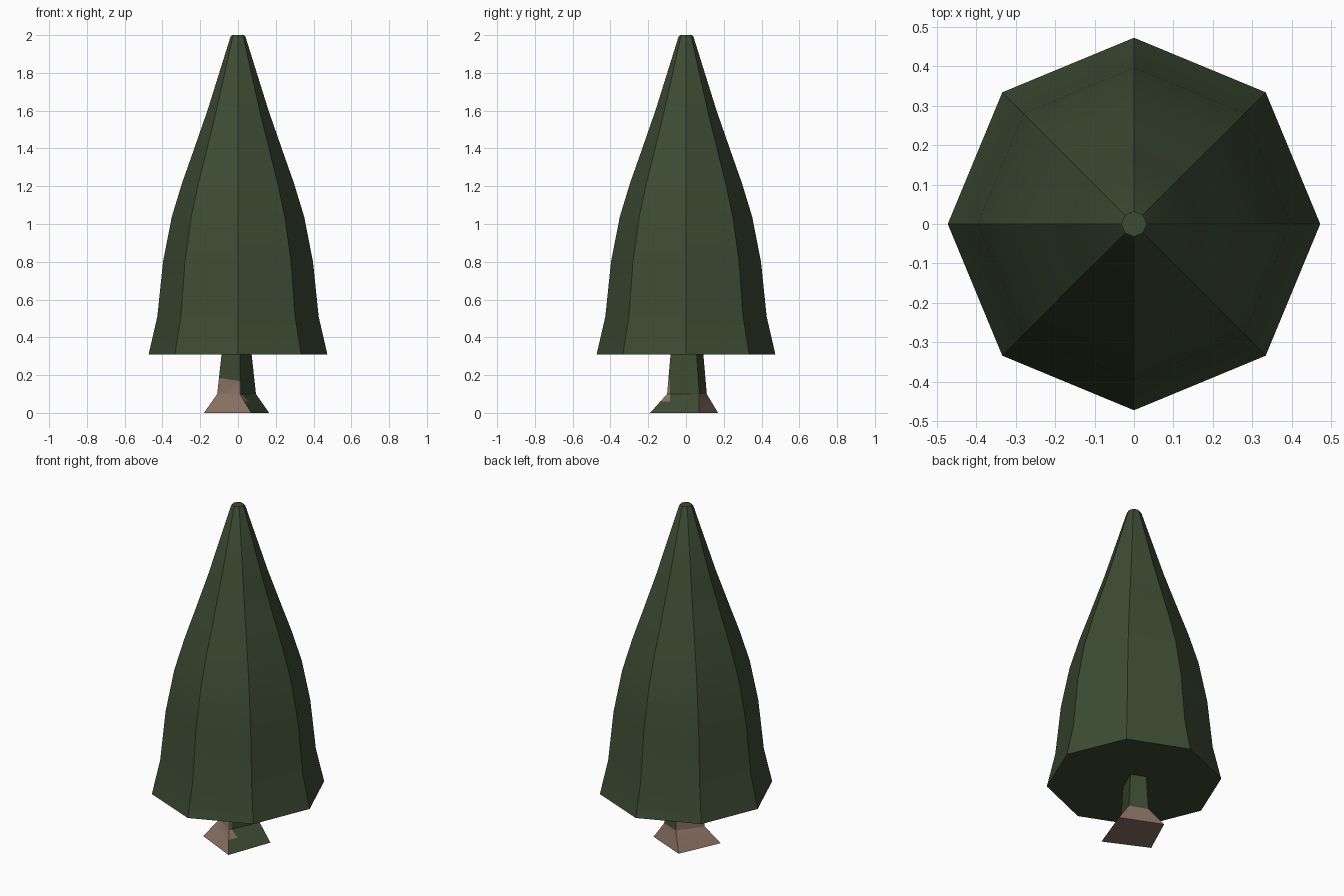
import bpy, bmesh, math

cube = bpy.data.objects.get("Cube")
if cube:
    bpy.data.objects.remove(cube, do_unlink=True)


def material(name, rgb):
    mat = bpy.data.materials.new(name)
    mat.use_nodes = True
    color = (*rgb, 1)
    mat.diffuse_color = color
    mat.node_tree.nodes["Principled BSDF"].inputs["Base Color"].default_value = color
    return mat


green = material("dark green", (0.046, 0.070, 0.033))
brown = material("bark brown", (0.25, 0.165, 0.125))


def loft(bm, rings):
    """Skin a stack of vertex rings and cap both ends."""
    loops = [[bm.verts.new(p) for p in ring] for ring in rings]
    n = len(loops[0])
    for low, high in zip(loops, loops[1:]):
        for i in range(n):
            j = (i + 1) % n
            bm.faces.new((low[i], low[j], high[j], high[i]))
    bm.faces.new(loops[0][::-1])
    bm.faces.new(loops[-1])


def finish(bm, name, mats, angle):
    mesh = bpy.data.meshes.new(name)
    bmesh.ops.recalc_face_normals(bm, faces=bm.faces)
    bm.to_mesh(mesh)
    bm.free()
    for mat in mats:
        mesh.materials.append(mat)
    obj = bpy.data.objects.new(name, mesh)
    bpy.context.collection.objects.link(obj)
    bpy.ops.object.select_all(action="DESELECT")
    obj.select_set(True)
    bpy.context.view_layer.objects.active = obj
    bpy.ops.object.shade_smooth_by_angle(angle=math.radians(angle))


# Foliage: eight-sided bell with a blunt, slightly domed tip
profile = [(0.473, 0.31), (0.427, 0.51), (0.397, 0.80), (0.35, 1.04), (0.295, 1.22),
           (0.235, 1.39), (0.162, 1.60), (0.04, 1.99), (0.032, 2.0)]
bm = bmesh.new()
loft(bm, [[(r * math.cos(k * math.pi / 4), r * math.sin(k * math.pi / 4), z)
           for k in range(8)] for r, z in profile])
finish(bm, "foliage", [green], 25)

# Trunk: four-sided, slightly twisted, flaring to a wide foot
sections = [
    (0.0, [(0.07, -0.19), (0.165, 0.07), (-0.07, 0.17), (-0.18, -0.07)]),
    (0.1, [(0.01, -0.1), (0.095, 0.07), (-0.01, 0.11), (-0.11, -0.02)]),
    (0.33, [(0.01, -0.08), (0.07, 0.055), (-0.01, 0.09), (-0.085, 0.0)]),
]
bm = bmesh.new()
loft(bm, [[(x, y, z) for x, y in ring] for z, ring in sections])

# Cuts along which the bare bark meets the green
cuts = [((0, 0, 0.06), (0, 0, 1)), ((0, 0, 0.17), (0.15, 0, 1)),
        ((0, -0.085, 0), (0, 1, 0))]
for point, normal in cuts:
    bmesh.ops.bisect_plane(bm, geom=bm.verts[:] + bm.edges[:] + bm.faces[:],
                           plane_co=point, plane_no=normal)
bmesh.ops.recalc_face_normals(bm, faces=bm.faces)
for face in bm.faces:
    c, n = face.calc_center_median(), face.normal
    mossy_side = n.x > 0.2 and n.y < 0
    chipped = c.y < -0.085 and c.z > 0.06
    top = 0.17 if n.y < 0 or n.x < 0 else 0.1
    bark = c.z < top and (chipped or not mossy_side)
    face.material_index = 1 if bark else 0
finish(bm, "trunk", [green, brown], 25)
